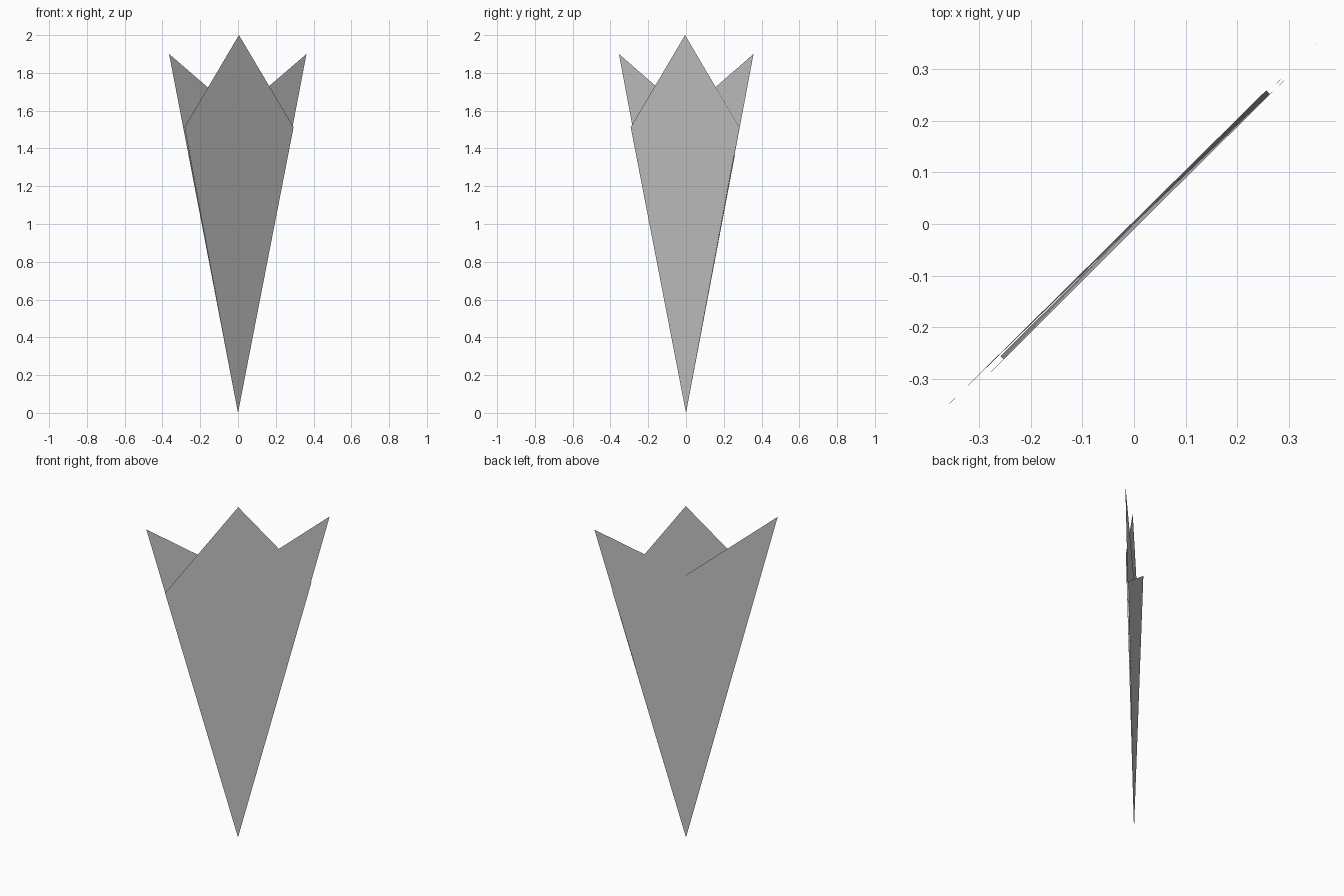
import bpy
from math import sqrt

if "Cube" in bpy.data.objects:
    bpy.data.objects.remove(bpy.data.objects["Cube"])

S = 1 / sqrt(2)


def sheet(name, *polys):
    """Flat paper panels given as (u, n, z): u along the diagonal, n towards the front right."""
    verts, faces = [], []
    for poly in polys:
        faces.append(range(len(verts), len(verts) + len(poly)))
        verts += [((u + n) * S, (u - n) * S, z) for u, n, z in poly]
    mesh = bpy.data.meshes.new(name)
    mesh.from_pydata(verts, [], [tuple(f) for f in faces])
    obj = bpy.data.objects.new(name, mesh)
    bpy.context.collection.objects.link(obj)
    return obj


APEX = (0, 0, 0)
EDGE_U, EDGE_Z = 0.407, 1.513      # where the front panel meets its folds
TIP_U, TIP_Z = 0.509, 1.9          # free corners of the flaps
END_U, END_Z = 0.364, 1.365        # short, folded side of the flaps

# Front panel with the central peak
sheet("front_panel", [APEX, (EDGE_U, 0.009, EDGE_Z), (0, 0.007, 2.0), (-EDGE_U, 0.007, EDGE_Z)])

# Crossing flaps behind it, each with a narrow strip round its fold
for name, side, n_end, n_tip, n_edge in (("rear_flap", 1, -0.002, -0.007, 0.009),
                                         ("middle_flap", -1, -0.002, 0.0035, 0.007)):
    end = (side * END_U, n_end, END_Z)
    front = (side * END_U, n_edge * END_Z / EDGE_Z, END_Z)
    sheet(name, [APEX, (-side * TIP_U, n_tip, TIP_Z), end][::side])
    sheet(name + "_fold", [APEX, end, front][::side])
